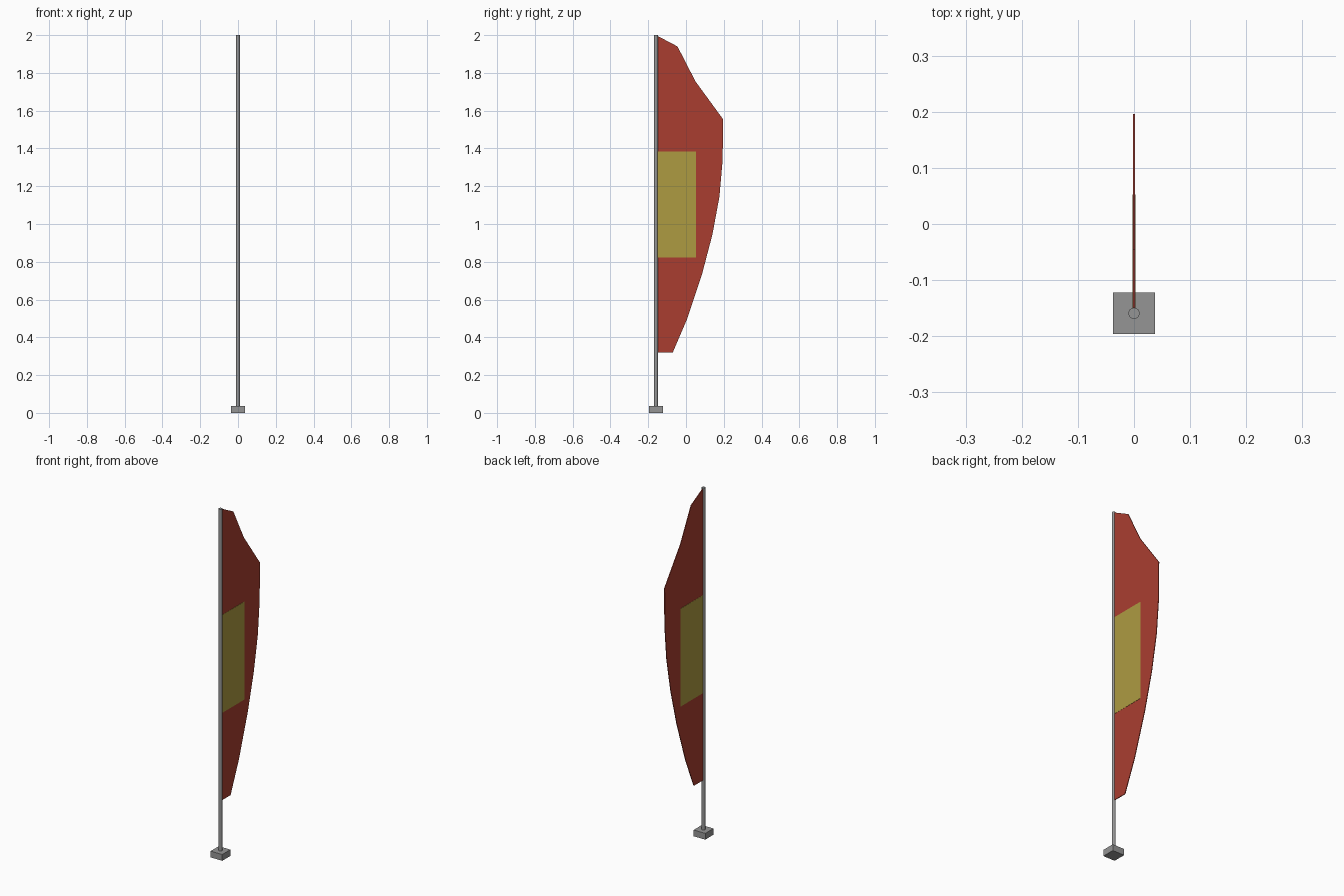
import bpy
import bmesh

cube = bpy.data.objects.get("Cube")
if cube:
    bpy.data.objects.remove(cube, do_unlink=True)

POLE_Y = -0.159


def material(name, rgb):
    mat = bpy.data.materials.new(name)
    mat.use_nodes = True
    mat.diffuse_color = (*rgb, 1)
    mat.node_tree.nodes["Principled BSDF"].inputs["Base Color"].default_value = (*rgb, 1)
    return mat


def sheet(name, outline, thickness, mat):
    """Extrude a (y, z) outline evenly about x = 0."""
    bm = bmesh.new()
    face = bm.faces.new([bm.verts.new((-thickness / 2, y, z)) for y, z in outline])
    new = bmesh.ops.extrude_face_region(bm, geom=[face])["geom"]
    bmesh.ops.translate(bm, vec=(thickness, 0, 0),
                        verts=[v for v in new if isinstance(v, bmesh.types.BMVert)])
    bmesh.ops.recalc_face_normals(bm, faces=bm.faces)
    mesh = bpy.data.meshes.new(name)
    bm.to_mesh(mesh)
    bm.free()
    mesh.materials.append(mat)
    obj = bpy.data.objects.new(name, mesh)
    bpy.context.collection.objects.link(obj)
    return obj


grey = material("grey metal", (0.3, 0.3, 0.3))
red = material("red cloth", (0.4, 0.048, 0.03))
yellow = material("yellow panel", (0.42, 0.33, 0.053))

# Square foot
bpy.ops.mesh.primitive_cube_add(size=1, location=(0, POLE_Y, 0.018))
foot = bpy.context.object
foot.name = "foot"
foot.scale = (0.074, 0.074, 0.036)
foot.data.materials.append(grey)

# Pole
bpy.ops.mesh.primitive_cylinder_add(vertices=16, radius=0.01, depth=1.97,
                                    location=(0, POLE_Y, 1.015))
pole = bpy.context.object
pole.name = "pole"
pole.data.materials.append(grey)
bpy.ops.object.shade_smooth_by_angle()

# Feather-shaped banner
sheet("banner", [(POLE_Y, 0.32), (-0.07, 0.32), (0.005, 0.495), (0.085, 0.735),
                 (0.14, 0.945), (0.177, 1.145), (0.194, 1.34), (0.196, 1.555),
                 (0.05, 1.755), (-0.045, 1.94), (POLE_Y, 2.0)], 0.004, red)

# Panel showing on both faces of the banner
sheet("panel", [(POLE_Y, 0.822), (0.053, 0.822), (0.053, 1.385), (POLE_Y, 1.385)],
      0.006, yellow)
